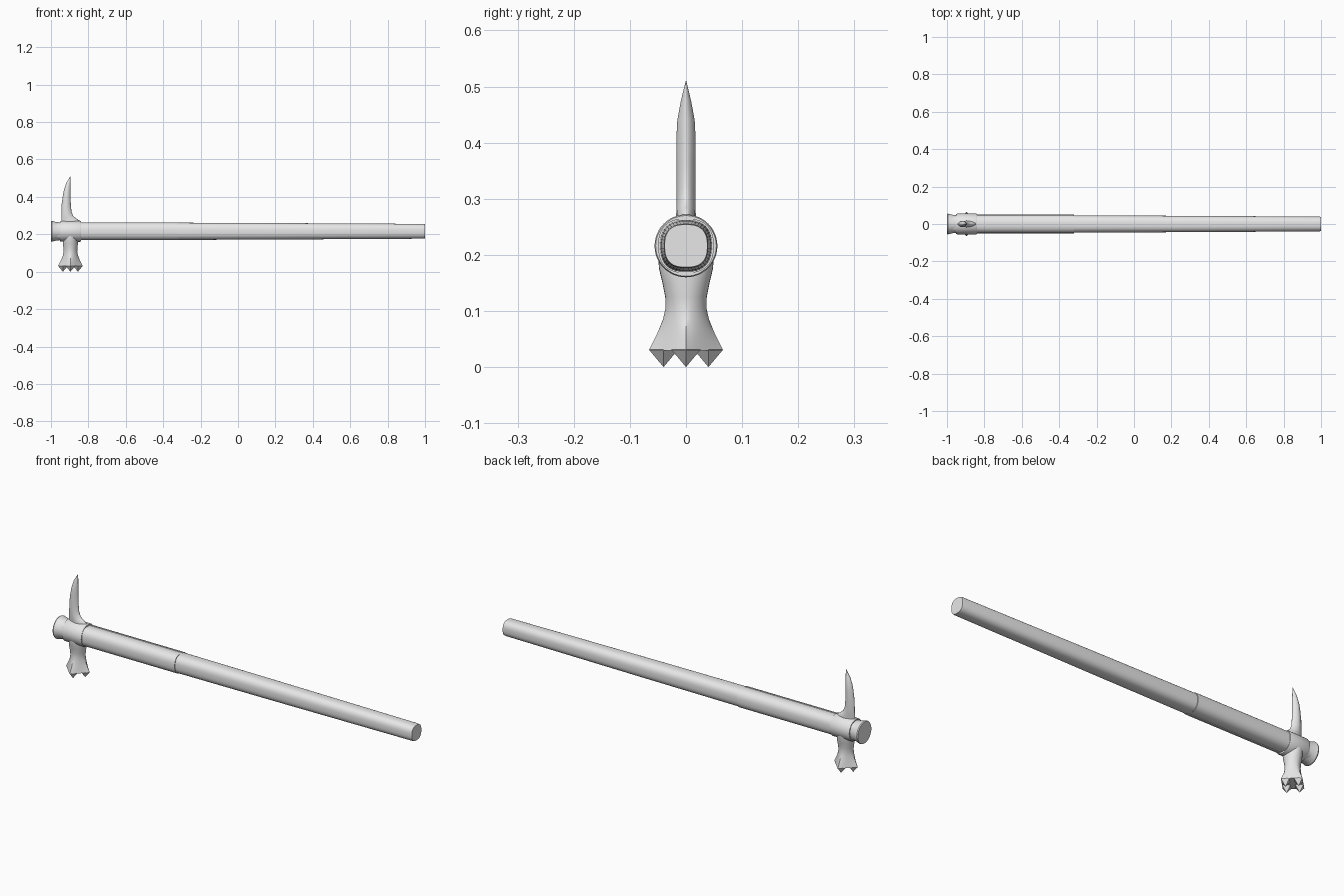
import bpy, bmesh, math
from mathutils import Vector

cube = bpy.data.objects.get("Cube")
if cube:
    bpy.data.objects.remove(cube, do_unlink=True)

AXIS_Z = 0.216
HEAD_X = -0.896

grey = bpy.data.materials.new("plain_grey")
grey.use_nodes = True
grey.diffuse_color = (0.8, 0.8, 0.8, 1)
grey.node_tree.nodes["Principled BSDF"].inputs["Base Color"].default_value = (0.8, 0.8, 0.8, 1)


def finish(name, bm, angle=35):
    bmesh.ops.recalc_face_normals(bm, faces=bm.faces)
    mesh = bpy.data.meshes.new(name)
    bm.to_mesh(mesh)
    bm.free()
    mesh.materials.append(grey)
    obj = bpy.data.objects.new(name, mesh)
    bpy.context.collection.objects.link(obj)
    bpy.ops.object.select_all(action='DESELECT')
    obj.select_set(True)
    bpy.context.view_layer.objects.active = obj
    bpy.ops.object.shade_smooth_by_angle(angle=math.radians(angle))
    return obj


def oval(a, b, power, t):
    """Point on a superellipse: power 2 is round, 1 is a diamond."""
    c, s = math.cos(t), math.sin(t)
    k = (abs(c) ** power + abs(s) ** power) ** (-1 / power)
    return a * c * k, b * s * k


def ring(a, b, power, sides):
    return [oval(a, b, power, math.tau * i / sides) for i in range(sides)]


def loft(name, rings, angle=35):
    """Skin closed rings of points and cap both ends."""
    bm = bmesh.new()
    loops = [[bm.verts.new(p) for p in r] for r in rings]
    n = len(loops[0])
    for lo, hi in zip(loops, loops[1:]):
        for i in range(n):
            j = (i + 1) % n
            bm.faces.new((lo[i], lo[j], hi[j], hi[i]))
    bm.faces.new(loops[0])
    bm.faces.new(loops[-1])
    return finish(name, bm, angle)


def along_x(name, stations, power=2.0, sides=48):
    return loft(name, [[(x, y, AXIS_Z + z) for y, z in ring(r, r, power, sides)]
                       for x, r in stations])


# Tapering wooden shaft with a rounded-square section
along_x("shaft", [(-0.97, 0.046), (-0.32, 0.046), (0.2, 0.044),
                  (0.99, 0.0395), (1.0, 0.038)], power=2.6)

# Socket collar and flared end cap
along_x("collar", [(-0.951, 0.053), (-0.947, 0.055), (-0.845, 0.056), (-0.84, 0.054)])
along_x("end_cap", [(-1.0, 0.054), (-0.995, 0.056), (-0.975, 0.050), (-0.945, 0.047)])

# Two langets: thin half shells gripping the shaft, open along top and bottom
for side, label in ((-1, "front"), (1, "back")):
    steps, gap = 20, 0.27
    angles = [-math.pi / 2 + gap + (math.pi - 2 * gap) * i / steps for i in range(steps + 1)]
    rings = []
    for x in (-0.85, -0.32):
        outer = [oval(0.0495, 0.0485, 2.5, t) for t in angles]
        inner = [oval(0.045, 0.045, 2.5, t) for t in reversed(angles)]
        rings.append([(x, side * y, AXIS_Z + z) for y, z in outer + inner])
    loft(label + "_langet", rings)

# Curved spike: height, left edge, right edge, half thickness
spike = [(0.255, -0.945, -0.843, 0.018), (0.272, -0.945, -0.845, 0.0175),
         (0.284, -0.945, -0.865, 0.017), (0.298, -0.945, -0.881, 0.017),
         (0.320, -0.944, -0.890, 0.017), (0.360, -0.943, -0.894, 0.017),
         (0.410, -0.936, -0.895, 0.017), (0.440, -0.930, -0.895, 0.0155),
         (0.475, -0.918, -0.895, 0.009), (0.510, -0.897, -0.895, 0.0005)]
loft("spike", [[((l + r) / 2 + x, y, z) for x, y in ring((r - l) / 2, h, 1.6, 20)]
               for z, l, r, h in spike], 50)

# Hammer neck: round at the socket, flaring to a diamond-shaped face
neck = [(0.03, 0.066, 1.0), (0.046, 0.058, 1.08), (0.065, 0.049, 1.25),
        (0.085, 0.041, 1.5), (0.105, 0.0365, 1.75), (0.125, 0.037, 1.9),
        (0.150, 0.042, 2.0), (0.175, 0.048, 2.0), (0.200, 0.050, 2.0)]
loft("hammer_neck", [[(HEAD_X + x, y, z) for x, y in
                      ring(min(w, 0.040) if z > 0.12 else w, w, p, 32)]
                     for z, w, p in neck], 40)

# Four pyramid teeth on the corners of the hammer face
bm = bmesh.new()
for k in range(4):
    a = k * math.pi / 2
    centre = Vector((HEAD_X + 0.04 * math.cos(a), 0.04 * math.sin(a), 0.031))
    base = [bm.verts.new(centre + Vector((x, y, 0))) for x, y in ring(0.026, 0.026, 1, 4)]
    tip = bm.verts.new((centre.x, centre.y, 0))
    for i in range(4):
        bm.faces.new((base[i], base[(i + 1) % 4], tip))
    bm.faces.new(base)
finish("hammer_teeth", bm, 20)
